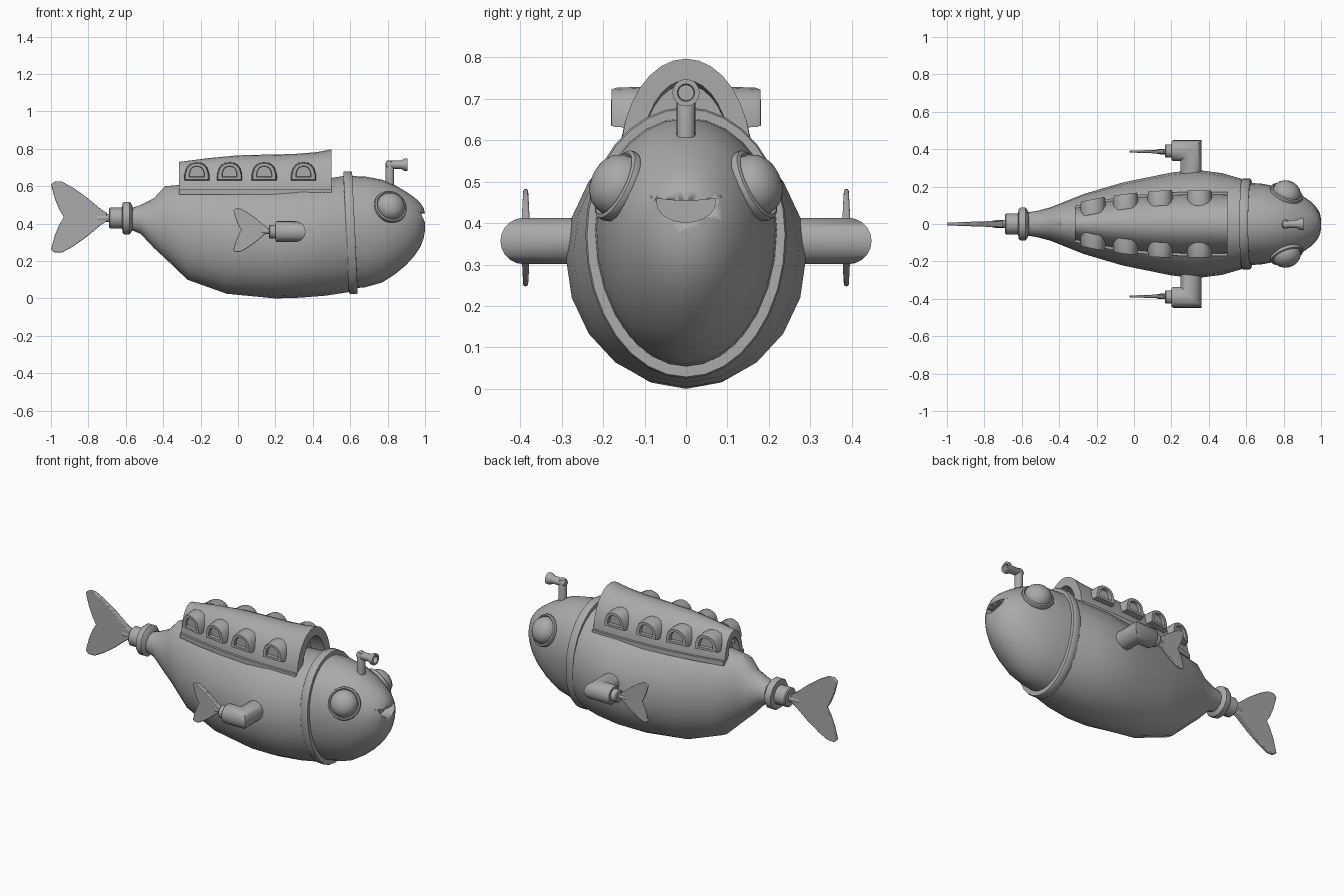
import bpy, bmesh, math
from mathutils import Vector

if "Cube" in bpy.data.objects:
    bpy.data.objects.remove(bpy.data.objects["Cube"], do_unlink=True)

grey = bpy.data.materials.new("plain_grey")
grey.use_nodes = True
GREY = (0.4, 0.4, 0.4, 1)
grey.diffuse_color = GREY
grey.node_tree.nodes["Principled BSDF"].inputs["Base Color"].default_value = GREY


def finish(name, bm, angle=40):
    bmesh.ops.remove_doubles(bm, verts=bm.verts, dist=1e-5)
    bmesh.ops.recalc_face_normals(bm, faces=bm.faces)
    mesh = bpy.data.meshes.new(name)
    bm.to_mesh(mesh)
    bm.free()
    mesh.materials.append(grey)
    obj = bpy.data.objects.new(name, mesh)
    bpy.context.collection.objects.link(obj)
    bpy.ops.object.select_all(action="DESELECT")
    obj.select_set(True)
    bpy.context.view_layer.objects.active = obj
    bpy.ops.object.shade_smooth_by_angle(angle=math.radians(angle))
    return obj


def loft(name, rings, closed=False, angle=40):
    """Skin a list of equal rings; cap the ends unless closed."""
    bm = bmesh.new()
    loops = [[bm.verts.new(p) for p in ring] for ring in rings]
    n = len(loops[0])
    pairs = list(zip(loops, loops[1:]))
    if closed:
        pairs.append((loops[-1], loops[0]))
    for a, b in pairs:
        for i in range(n):
            j = (i + 1) % n
            bm.faces.new((a[i], a[j], b[j], b[i]))
    if not closed:
        bm.faces.new(loops[0])
        bm.faces.new(loops[-1])
    return finish(name, bm, angle)


def lathe(name, profile, origin, axis, n=16, closed=False):
    """Turn (radius, height) pairs around an axis."""
    axis = Vector(axis).normalized()
    u = axis.orthogonal().normalized()
    v = axis.cross(u)
    turn = [2 * math.pi * i / n for i in range(n)]
    rings = [[Vector(origin) + axis * h + (u * math.cos(t) + v * math.sin(t)) * r
              for t in turn] for r, h in profile]
    return loft(name, rings, closed)


def oval(x, top, bottom, w, mid=0.5, n=24, lean=0):
    """Egg-shaped hull section, widest at fraction mid of its height."""
    zm = bottom + (top - bottom) * mid
    ring = []
    for i in range(n):
        t = 2 * math.pi * i / n
        s = math.sin(t)
        z = zm + s * ((top - zm) if s > 0 else (zm - bottom))
        ring.append((x - lean * s, w * math.cos(t), z))
    return ring


# Hull
body = [(-.58, .48, .37, .06), (-.52, .50, .345, .07), (-.45, .535, .27, .088),
        (-.39, .60, .215, .112), (-.27, .61, .10, .16), (-.06, .62, .025, .222),
        (.2, .625, 0, .275), (.33, .63, .004, .29), (.47, .64, .015, .272),
        (.6, .66, .035, .235)]
loft("hull", [oval(*s, n=20) for s in body])

# Head with a mouth cut into it
nose = [(.58, .655, .05, .222), (.68, .652, .06, .216), (.77, .635, .085, .2),
        (.84, .605, .13, .18), (.9, .57, .18, .152), (.945, .538, .23, .12),
        (.975, .51, .275, .09), (.992, .485, .32, .062), (1, .455, .365, .03)]
head = loft("head", [oval(*s, mid=.55, n=28) for s in nose], angle=50)
smile = [(-.072 + .024 * i, .46 - .006 * (1 - (i / 3 - 1) ** 2)) for i in range(7)]
smile += [(.072 * math.cos(t), .452 - .05 * math.sin(t))
          for t in (math.pi * k / 10 for k in range(1, 10))]
cutter = loft("mouth_cutter", [[(x, y, z) for y, z in smile] for x in (.94, 1.1)])
cutter.hide_render = True
cut = head.modifiers.new("mouth", "BOOLEAN")
cut.object = cutter
cut.solver = "EXACT"
bpy.context.view_layer.objects.active = head
bpy.ops.object.modifier_apply(modifier=cut.name)
bpy.data.objects.remove(cutter, do_unlink=True)

# Upper lip
lip = []
for i in range(13):
    k = i / 6 - 1
    r = .003 + .008 * (1 - k * k)
    lip.append([(.985 - .022 * k * k + r * math.cos(t), .086 * k,
                 .471 - .008 * k * k + r * math.sin(t))
                for t in (math.pi * a / 4 for a in range(8))])
loft("upper_lip", lip, angle=60)

# Collar between hull and head, leaning forward at the bottom
collar = [oval(x, .68 - d, .025 + d, .243 - d, mid=.53, n=32, lean=.015)
          for x, d in ((.578, .03), (.578, .004), (.584, 0), (.618, 0), (.625, .004), (.625, .03))]
loft("collar", collar, closed=True)

# Periscope
lathe("periscope_post", [(.023, 0), (.023, .12), (.018, .135)], (.812, 0, .6), (0, 0, 1))
lathe("periscope_scope", [(.016, 0), (.023, .01), (.022, .08), (.033, .1), (.033, .117),
                          (.021, .117), (.019, .09)], (.79, 0, .715), (1, 0, 0))


# Cabin: arched tunnel with recessed ends
def arch(x, top, w, base=.555):
    return [(x, w * math.cos(math.pi * i / 16), base + (top - base) * math.sin(math.pi * i / 16))
            for i in range(17)]


cabin = [(-.27, .69, .055), (-.315, .69, .055), (-.315, .73, .085), (-.16, .75, .118),
         (0, .765, .142), (.15, .769, .155), (.3, .772, .16), (.42, .782, .16),
         (.5, .797, .158), (.5, .745, .108), (.41, .735, .108)]
loft("cabin", [arch(*s) for s in cabin])
sill = [[(x, y, z) for y, z in ((-w, .555), (w, .555), (w, .582), (-w, .582))]
        for x, w in [(x, w + .012) for x, t, w in cabin[2:9]]]
loft("cabin_sill", sill)

# Portholes: arched frames with a recessed pane
frame = [(-.066, -.045), (.066, -.045), (.066, -.015)]
frame += [(.06 * math.cos(t), .05 * math.sin(t)) for t in (math.pi * k / 8 for k in range(1, 8))]
frame += [(-.066, -.015)]
for side, s in (("left", 1), ("right", -1)):
    for i, (x, y, slope) in enumerate(((-.22, .132, .2), (-.045, .16, .13),
                                       (.14, .178, .05), (.35, .18, 0))):
        loft(f"porthole_{side}_{i + 1}",
             [[(x + u * k, s * (y + d + slope * u * k), .677 + v * k) for u, v in frame]
              for d, k in ((-.08, 1.05), (-.012, 1), (0, .92), (0, .62), (-.018, .58))], angle=30)


# Forked fin, thinning toward its tips
def fin(name, x, y, z, size):
    half = [(0, .07), (-.12, .15), (-.36, .35), (-.6, .52), (-.8, .63), (-.93, .635),
            (-1, .58), (-.93, .32), (-.85, .13)]
    outline = half + [(-.77, 0)] + [(a, -b) for a, b in reversed(half)]
    rings = [[(x + a * size, y + k * size * (.06 + .035 * a), z + b * size)
              for a, b in outline] for k in (-1, 1)]
    blade = loft(name, rings, angle=30)
    edge = blade.modifiers.new("soft_edge", "BEVEL")
    edge.width = .004
    edge.segments = 2


# Tail drive
lathe("tail_ring", [(.06, 0), (.085, .004), (.09, .012), (.09, .04), (.075, .052), (.05, .06)],
      (-.62, 0, .43), (1, 0, 0), 12)
lathe("tail_hub", [(.05, 0), (.057, .006), (.057, .09)], (-.69, 0, .43), (1, 0, 0), 12)
lathe("tail_shaft", [(.008, 0), (.02, .03), (.024, .13)], (-.78, 0, .43), (1, 0, 0), 10)
fin("tail_fin", -.7, 0, .435, .3)

for side, s in (("left", 1), ("right", -1)):
    # Eye: rim and domed lens
    lathe(f"eye_{side}", [(.075, -.06), (.088, -.012), (.092, 0), (.09, .01), (.082, .014),
                          (.076, .008), (.074, .02), (.064, .04), (.046, .055), (.024, .063), (.004, .066)],
          (.815, s * .163, .49), (.32, s * .83, .42), 24)

    # Side motor: mitred elbow pipe, hub, shaft and fin
    circle = [(.056 * math.cos(t), .357 + .056 * math.sin(t))
              for t in (math.pi * k / 10 for k in range(20))]
    loft(f"side_motor_{side}", [[(.305 + c, s * .24, z) for c, z in circle],
                                [(.305 + c, s * (.392 + c), z) for c, z in circle],
                                [(.208, s * (.392 + c), z) for c, z in circle],
                                [(.2, s * (.392 + c * .88), .357 + (z - .357) * .88) for c, z in circle]])
    lathe(f"side_hub_{side}", [(.032, 0), (.037, .005), (.037, .05)], (.165, s * .39, .357), (1, 0, 0), 12)
    lathe(f"side_shaft_{side}", [(.006, 0), (.014, .02), (.016, .09)], (.11, s * .387, .36), (1, 0, 0), 10)
    fin(f"side_fin_{side}", .16, s * .387, .365, .185)
